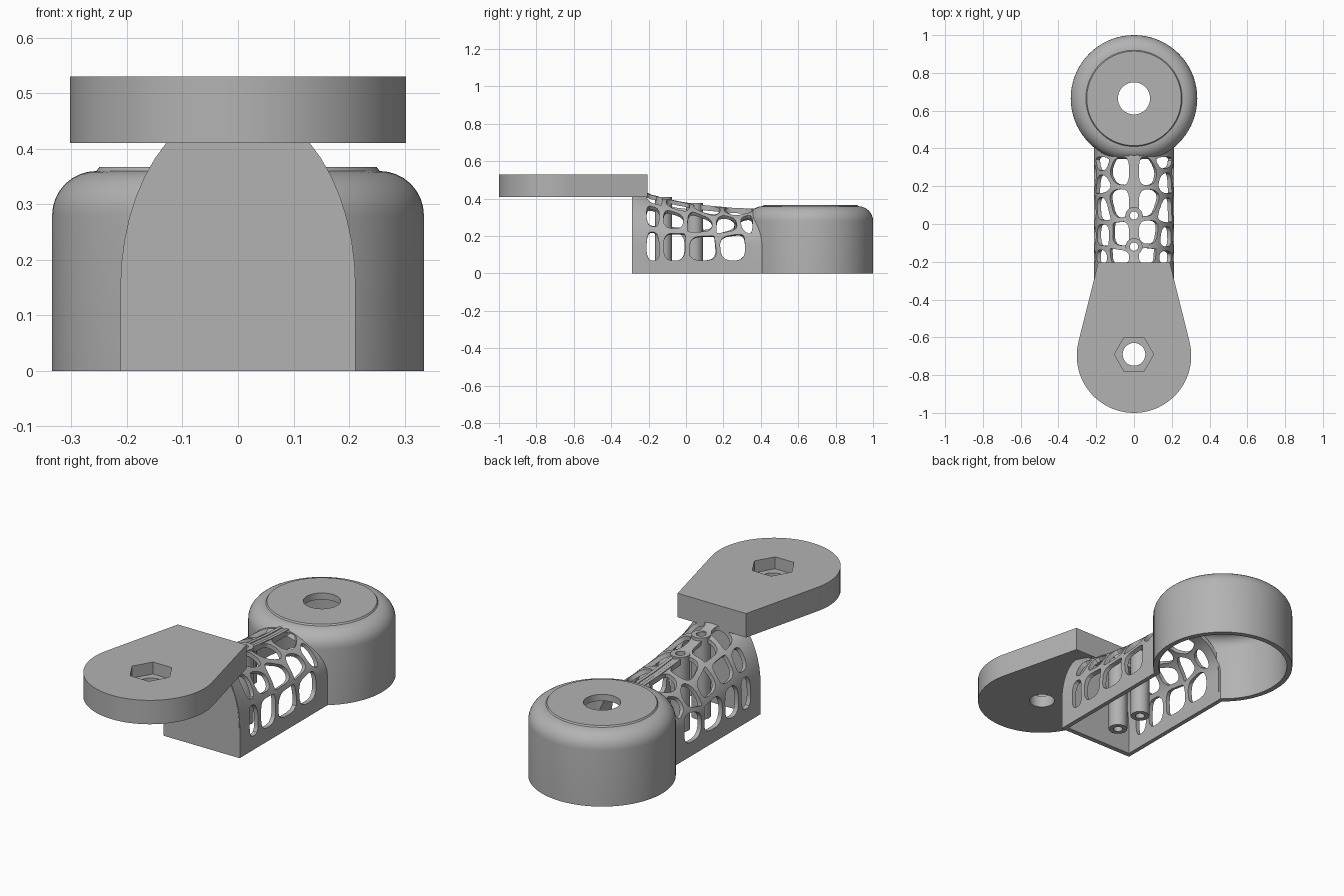
import bpy, bmesh, math, random
from mathutils import Vector

if "Cube" in bpy.data.objects:
    bpy.data.objects.remove(bpy.data.objects["Cube"])
random.seed(4)

grey = bpy.data.materials.new("plain_grey")
grey.use_nodes = True
grey.diffuse_color = (0.45, 0.45, 0.45, 1)
grey.node_tree.nodes["Principled BSDF"].inputs["Base Color"].default_value = (0.45, 0.45, 0.45, 1)


# ---------- helpers ----------
def make(name, bm):
    bmesh.ops.remove_doubles(bm, verts=bm.verts, dist=1e-5)
    bmesh.ops.recalc_face_normals(bm, faces=bm.faces)
    me = bpy.data.meshes.new(name)
    bm.to_mesh(me)
    bm.free()
    ob = bpy.data.objects.new(name, me)
    bpy.context.collection.objects.link(ob)
    return ob


def loft(bm, rings):
    """Closed solid through equal-length rings."""
    vs = [[bm.verts.new(p) for p in r] for r in rings]
    n = len(vs[0])
    for a, b in zip(vs, vs[1:]):
        for i in range(n):
            j = (i + 1) % n
            bm.faces.new((a[i], a[j], b[j], b[i]))
    caps = [bm.faces.new(vs[0][::-1]), bm.faces.new(vs[-1])]
    bmesh.ops.triangulate(bm, faces=caps)


def prism(bm, outline, z0, z1):
    loft(bm, [[(x, y, z) for x, y in outline] for z in (z0, z1)])


def lathe(name, profile, y, steps):
    bm = bmesh.new()
    vs = [bm.verts.new((r, y, z)) for r, z in profile]
    es = [bm.edges.new((vs[i], vs[(i + 1) % len(vs)])) for i in range(len(vs))]
    bmesh.ops.spin(bm, geom=vs + es, cent=(0, y, 0), axis=(0, 0, 1),
                   angle=math.tau, steps=steps)
    return make(name, bm)


def circle(r, y, n):
    return [(r * math.cos(math.tau * i / n), y + r * math.sin(math.tau * i / n)) for i in range(n)]


def cut(ob, cutter):
    mod = ob.modifiers.new("cut", 'BOOLEAN')
    mod.operation, mod.solver, mod.object = 'DIFFERENCE', 'EXACT', cutter
    bpy.context.view_layer.update()
    dg = bpy.context.evaluated_depsgraph_get()
    me = bpy.data.meshes.new_from_object(ob.evaluated_get(dg))
    ob.modifiers.clear()
    ob.data = me
    bpy.data.objects.remove(cutter)


def finish(ob):
    ob.data.materials.clear()
    ob.data.materials.append(grey)
    bpy.ops.object.select_all(action='DESELECT')
    ob.select_set(True)
    bpy.context.view_layer.objects.active = ob
    bpy.ops.object.shade_smooth_by_angle(angle=math.radians(30))


# ---------- arched arm surface ----------
HALF, SPRING, ARC = 0.212, 0.15, 0.32
CREST = [(-0.29, 0.48), (-0.2, 0.425), (-0.05, 0.388), (0.1, 0.362), (0.25, 0.348), (0.45, 0.34)]


def crest(y):
    for (a, h), (b, k) in zip(CREST, CREST[1:]):
        if y <= b:
            return h + (k - h) * (y - a) / (b - a)
    return CREST[-1][1]


def surf(u, y, d=0.0, side=1):
    """Point at girth u up from the floor, offset outward by d."""
    if u <= SPRING:
        return Vector((side * (HALF + d), y, u))
    t = (u - SPRING) / ARC * math.pi / 2
    return Vector((side * (HALF + d) * math.cos(t), y,
                   SPRING + (crest(y) - SPRING + d) * math.sin(t)))


def arch(y, d, base=0.0):
    us = [base] + [SPRING + ARC * i / 12 for i in range(13)]
    right = [surf(u, y, d) for u in us]
    return right + [Vector((-p.x, p.y, p.z)) for p in right[-2::-1]]


# ---------- arm shell ----------
WALL = 0.022
bm = bmesh.new()
ys = [-0.288 + 0.698 * i / 20 for i in range(21)]
loft(bm, [arch(y, 0) + arch(y, -WALL)[::-1] for y in ys])
shell = make("arm_shell", bm)


# ---------- cellular openings ----------
def clip(poly, point, normal):
    out = []
    for a, b in zip(poly, poly[1:] + poly[:1]):
        da, db = (a - point).dot(normal), (b - point).dot(normal)
        if da <= 0:
            out.append(a)
        if da * db < 0:
            out.append(a.lerp(b, da / (da - db)))
    return out


def rounded(poly):
    for _ in range(2):
        poly = [q for a, b in zip(poly, poly[1:] + poly[:1])
                for q in (a.lerp(b, 0.22), a.lerp(b, 0.78))]
    return poly


ROWS = {0.15: (-0.185, -0.06, 0.085, 0.25),
        0.285: (-0.18, -0.07, 0.08, 0.22, 0.325),
        0.385: (-0.17, -0.06, 0.11, 0.28)}
STRUT = 0.012
bm = bmesh.new()
for side in (1, -1):
    sites = [Vector((u + random.uniform(-0.012, 0.012), v + random.uniform(-0.012, 0.012)))
             for u, row in ROWS.items() for v in row]
    for s in sites:
        cell = [Vector(p) for p in ((0.07, -0.21), (0.445, -0.21), (0.445, 0.355), (0.07, 0.355))]
        if s.x < 0.2:
            cell = [Vector((p.x, min(p.y, 0.315))) for p in cell]
        for o in sites:
            if o is not s and cell:
                n = (o - s).normalized()
                cell = clip(cell, (s + o) / 2 - n * STRUT, n)
        if len(cell) > 2:
            cell = rounded(cell)
            loft(bm, [[surf(p.x, p.y, d, side) for p in cell] for d in (-0.05, 0.03)])
cut(shell, make("cell_cutter", bm))

# screw holes through the crest
POSTS = (-0.12, 0.045)
bm = bmesh.new()
for y in POSTS:
    prism(bm, circle(0.028, y, 20), 0.2, 0.6)
cut(shell, make("screw_cutter", bm))
finish(shell)

# ---------- solid front wall ----------
bm = bmesh.new()
loft(bm, [arch(y, -0.002) for y in (-0.29, -0.265)])
finish(make("front_wall", bm))

# ---------- screw posts ----------
for name, y in zip(("front_screw_post", "rear_screw_post"), POSTS):
    top = crest(y) + 0.004
    finish(lathe(name, [(0.022, 0), (0.045, 0), (0.045, top), (0.022, top)], y, 24))

# ---------- twin rails along the crest ----------
for name, side in (("left_crest_rail", 1), ("right_crest_rail", -1)):
    bm = bmesh.new()
    loft(bm, [[(side * x, y, crest(y) + z) for x, z in
               ((0.01, -0.025), (0.027, -0.025), (0.027, 0.003), (0.01, 0.003))]
              for y in (0.08, 0.1, 0.25, 0.39)])
    finish(make(name, bm))

# ---------- round cup, open underneath ----------
def fillet(r):
    return [(0.255 + r * math.cos(a), 0.28 + r * math.sin(a))
            for a in (math.pi / 2 * i / 8 for i in range(9))]


profile = ([(0.335, 0)] + fillet(0.08) + [(0.25, 0.367), (0.085, 0.367), (0.085, 0.334)]
           + fillet(0.054)[::-1] + [(0.309, 0)])
cup = lathe("round_cup", profile, 0.665, 72)
bm = bmesh.new()
loft(bm, [arch(y, -WALL, -0.05) for y in (0.3, 0.43)])
cut(cup, make("passage_cutter", bm))
finish(cup)

# ---------- flat paddle with hex pocket ----------
CENTRE, RADIUS = -0.697, 0.303
start = math.radians(13.5)
sweep = math.pi + 2 * start
outline = [(0.19, -0.205)]
for i in range(49):
    a = start - sweep * i / 48
    outline.append((RADIUS * math.cos(a), CENTRE + RADIUS * math.sin(a)))
outline.append((-0.19, -0.205))
bm = bmesh.new()
prism(bm, outline, 0.41, 0.53)
paddle = make("paddle", bm)
for sides, r, z0 in ((6, 0.104, 0.47), (32, 0.06, 0.3)):
    bm = bmesh.new()
    prism(bm, circle(r, -0.69, sides), z0, 0.6)
    cut(paddle, make("paddle_cutter", bm))
finish(paddle)
